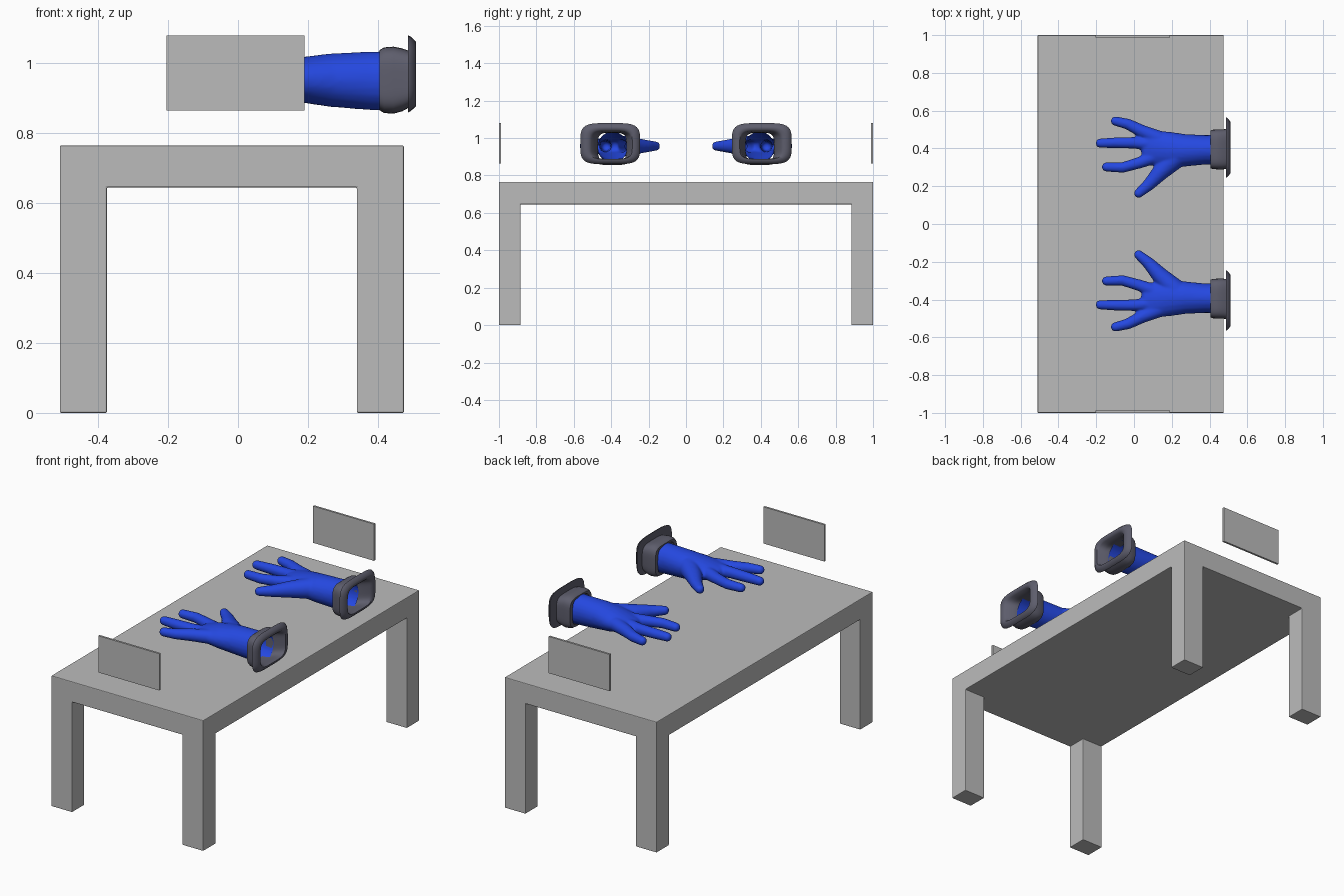
import bpy, bmesh, math
from mathutils import Matrix, Vector

cube = bpy.data.objects.get("Cube")
if cube:
    bpy.data.objects.remove(cube, do_unlink=True)


def material(name, rgb):
    m = bpy.data.materials.new(name)
    m.use_nodes = True
    m.diffuse_color = (*rgb, 1)
    m.node_tree.nodes["Principled BSDF"].inputs["Base Color"].default_value = (*rgb, 1)
    return m


GREY = material("table grey", (0.5, 0.5, 0.5))
BLUE = material("glove blue", (0.018, 0.065, 0.75))
SLATE = material("cuff slate", (0.11, 0.11, 0.15))


def add_object(name, bm, mat):
    bmesh.ops.recalc_face_normals(bm, faces=bm.faces)
    mesh = bpy.data.meshes.new(name)
    bm.to_mesh(mesh)
    bm.free()
    mesh.materials.append(mat)
    obj = bpy.data.objects.new(name, mesh)
    bpy.context.collection.objects.link(obj)
    return obj


def box(bm, low, high):
    low, high = Vector(low), Vector(high)
    mat = Matrix.Translation((low + high) / 2) @ Matrix.Diagonal((*(high - low), 1))
    bmesh.ops.create_cube(bm, size=1, matrix=mat)


# Table: slab with legs pulled down from its corners
X0, X1, UNDER, TOP = -0.51, 0.475, 0.645, 0.765
bm = bmesh.new()
box(bm, (X0, -1, UNDER), (X1, 1, TOP))
for co, no in (((X0 + 0.135, 0, 0), (1, 0, 0)), ((X1 - 0.135, 0, 0), (1, 0, 0)),
               ((0, -0.885, 0), (0, 1, 0)), ((0, 0.885, 0), (0, 1, 0))):
    bmesh.ops.bisect_plane(bm, geom=bm.verts[:] + bm.edges[:] + bm.faces[:],
                           plane_co=co, plane_no=no)
bm.normal_update()
corners = []
for f in bm.faces:
    c = f.calc_center_median()
    if f.normal.z < -0.9 and abs(c.y) > 0.9 and not X0 + 0.135 < c.x < X1 - 0.135:
        corners.append(f)
legs = bmesh.ops.extrude_face_region(bm, geom=corners)["geom"]
bmesh.ops.delete(bm, geom=[f for f in corners if f.is_valid], context="FACES")
for v in legs:
    if isinstance(v, bmesh.types.BMVert):
        v.co.z = 0
bmesh.ops.dissolve_limit(bm, angle_limit=0.02, verts=bm.verts, edges=bm.edges)
table = add_object("table", bm, GREY)
bevel = table.modifiers.new("soft edges", "BEVEL")
bevel.width = 0.004
bevel.segments = 2

# Thin upright end panels
for name, s in (("front_panel", -1), ("back_panel", 1)):
    bm = bmesh.new()
    box(bm, (-0.205, s * 0.994 - 0.006, 0.865), (0.19, s * 0.994 + 0.006, 1.08))
    add_object(name, bm, GREY)


def chain(bm, points, side, steps=10):
    """Overlapping ellipsoids along a path of (x, y, z, width radius, height radius)."""
    for a, b in zip(points, points[1:]):
        for i in range(steps + 1):
            x, y, z, ry, rz = Vector(a).lerp(Vector(b), i / steps)
            mat = Matrix.Translation((x, side * y, z)) @ Matrix.Diagonal((min(ry, rz), ry, rz, 1))
            bmesh.ops.create_icosphere(bm, subdivisions=3, radius=1, matrix=mat)


# Wrist to palm, then each digit
PALM = [(0.46, 0.393, 0.95, 0.080, 0.086), (0.38, 0.393, 0.95, 0.078, 0.084),
        (0.27, 0.39, 0.952, 0.086, 0.077), (0.19, 0.392, 0.953, 0.096, 0.066),
        (0.12, 0.40, 0.955, 0.095, 0.048), (0.07, 0.41, 0.955, 0.095, 0.034)]
DIGITS = {
    "outer": [(0.13, 0.455, 0.040), (0.04, 0.492, 0.034), (-0.03, 0.528, 0.029), (-0.098, 0.545, 0.025)],
    "middle": [(0.12, 0.42, 0.038), (0.0, 0.43, 0.031), (-0.09, 0.43, 0.029), (-0.178, 0.428, 0.025)],
    "inner": [(0.12, 0.36, 0.038), (0.03, 0.325, 0.031), (-0.06, 0.299, 0.028), (-0.145, 0.302, 0.025)],
    "thumb": [(0.22, 0.35, 0.058), (0.14, 0.275, 0.045), (0.08, 0.21, 0.033), (0.025, 0.163, 0.025)],
}


def glove(name, side):
    bm = bmesh.new()
    chain(bm, PALM, side)
    for path in DIGITS.values():
        chain(bm, [(x, y, 0.957, r, r) for x, y, r in path], side, 7)
    blob = add_object(name + "_blob", bm, BLUE)
    remesh = blob.modifiers.new("merge", "REMESH")
    remesh.mode = "VOXEL"
    remesh.voxel_size = 0.006
    smooth = blob.modifiers.new("relax", "SMOOTH")
    smooth.factor = 0.5
    smooth.iterations = 8
    bpy.context.view_layer.update()
    bm = bmesh.new()
    bm.from_object(blob, bpy.context.evaluated_depsgraph_get())
    bpy.data.objects.remove(blob, do_unlink=True)
    # Open the wrist and drop anything left inside the skin
    bmesh.ops.bisect_plane(bm, geom=bm.verts[:] + bm.edges[:] + bm.faces[:],
                           plane_co=(0.45, 0, 0), plane_no=(1, 0, 0), clear_outer=True)
    obj = add_object(name, bm, BLUE)
    obj.data.shade_smooth()


# Cuff rings: x, centre y, centre z, half width, half height
CUFF = [(0.405, 0.395, 0.952, 0.076, 0.076), (0.405, 0.395, 0.952, 0.100, 0.086),
        (0.418, 0.395, 0.952, 0.104, 0.094), (0.445, 0.395, 0.952, 0.106, 0.096),
        (0.470, 0.395, 0.953, 0.106, 0.090), (0.488, 0.397, 0.955, 0.106, 0.082),
        (0.487, 0.405, 0.97, 0.160, 0.110), (0.494, 0.405, 0.97, 0.157, 0.107),
        (0.510, 0.405, 0.97, 0.138, 0.092), (0.510, 0.403, 0.967, 0.116, 0.080),
        (0.500, 0.400, 0.963, 0.106, 0.074), (0.465, 0.395, 0.957, 0.090, 0.073),
        (0.440, 0.395, 0.953, 0.076, 0.076)]


def cuff(name, side, count=48):
    def bend(v):
        return math.copysign(abs(v) ** 0.48, v)

    bm = bmesh.new()
    rings = []
    for x, y, z, hy, hz in CUFF:
        angles = [math.tau * (i + 0.5) / count for i in range(count)]
        rings.append([bm.verts.new((x, side * (y + hy * bend(math.cos(a))), z + hz * bend(math.sin(a))))
                      for a in angles])
    for r, s in zip(rings, rings[1:] + rings[:1]):
        for i in range(count):
            j = (i + 1) % count
            bm.faces.new((r[i], r[j], s[j], s[i]))
    obj = add_object(name, bm, SLATE)
    obj.data.shade_smooth()
    obj.data.set_sharp_from_angle(angle=math.radians(50))


for label, side in (("front", -1), ("back", 1)):
    glove(label + "_glove", side)
    cuff(label + "_cuff", side)
